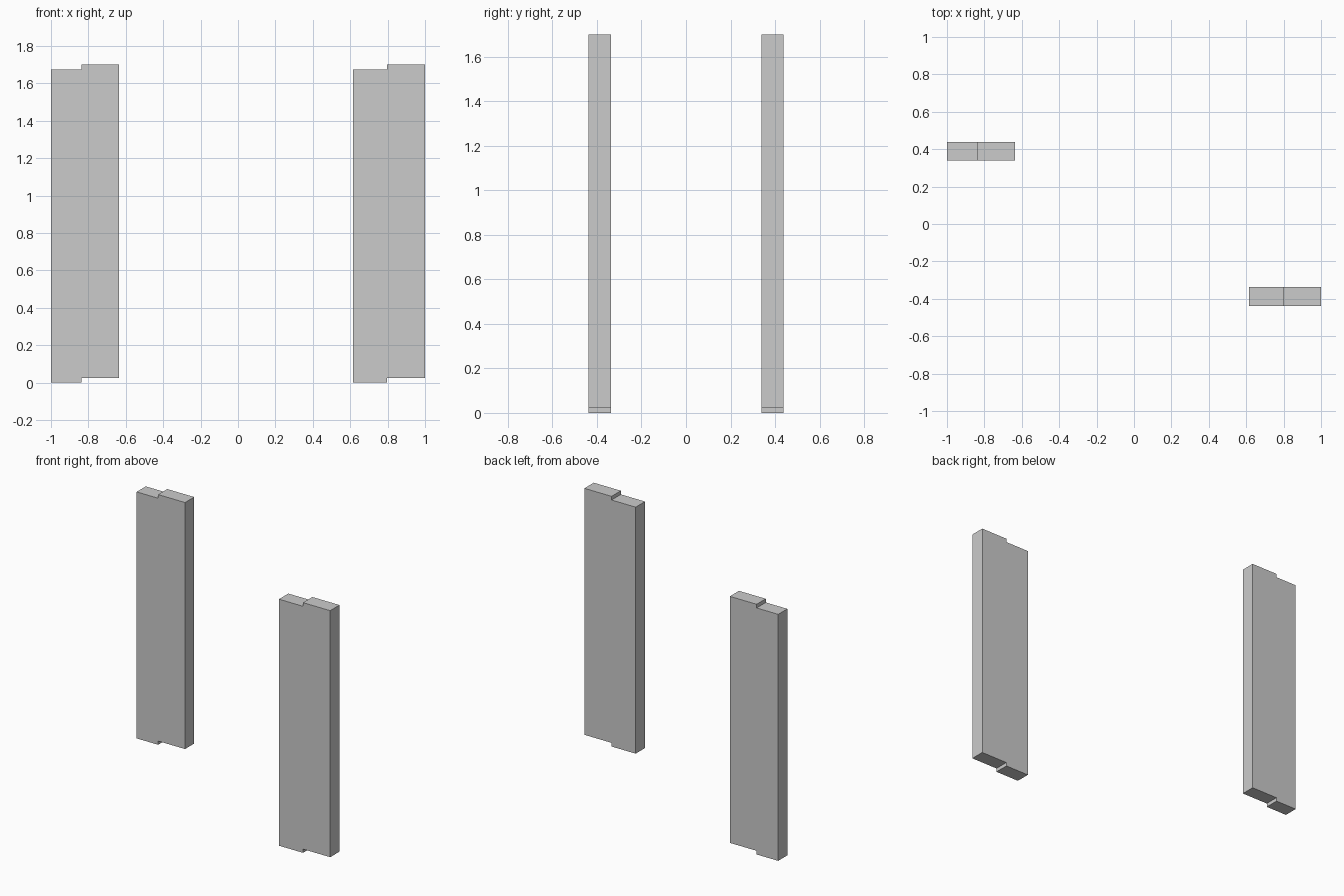
import bpy, bmesh

if "Cube" in bpy.data.objects:
    bpy.data.objects.remove(bpy.data.objects["Cube"])


def stepped_panel(name, x0, step, x1, y0, y1):
    """Two offset upright boards joined as one solid, extruded along y."""
    low, high, drop = 0.0, 1.70, 0.025
    profile = [(x0, low), (step, low), (step, low + drop), (x1, low + drop),
               (x1, high), (step, high), (step, high - drop), (x0, high - drop)]
    bm = bmesh.new()
    face = bm.faces.new([bm.verts.new((x, y0, z)) for x, z in profile])
    ext = bmesh.ops.extrude_face_region(bm, geom=[face])
    moved = [v for v in ext["geom"] if isinstance(v, bmesh.types.BMVert)]
    bmesh.ops.translate(bm, verts=moved, vec=(0, y1 - y0, 0))
    bmesh.ops.recalc_face_normals(bm, faces=bm.faces)
    mesh = bpy.data.meshes.new(name)
    bm.to_mesh(mesh)
    bm.free()
    obj = bpy.data.objects.new(name, mesh)
    bpy.context.collection.objects.link(obj)
    return obj


# Back left and front right panels
stepped_panel("back_left_panel", -1.0, -0.838, -0.636, 0.34, 0.438)
stepped_panel("front_right_panel", 0.615, 0.796, 1.0, -0.438, -0.338)
